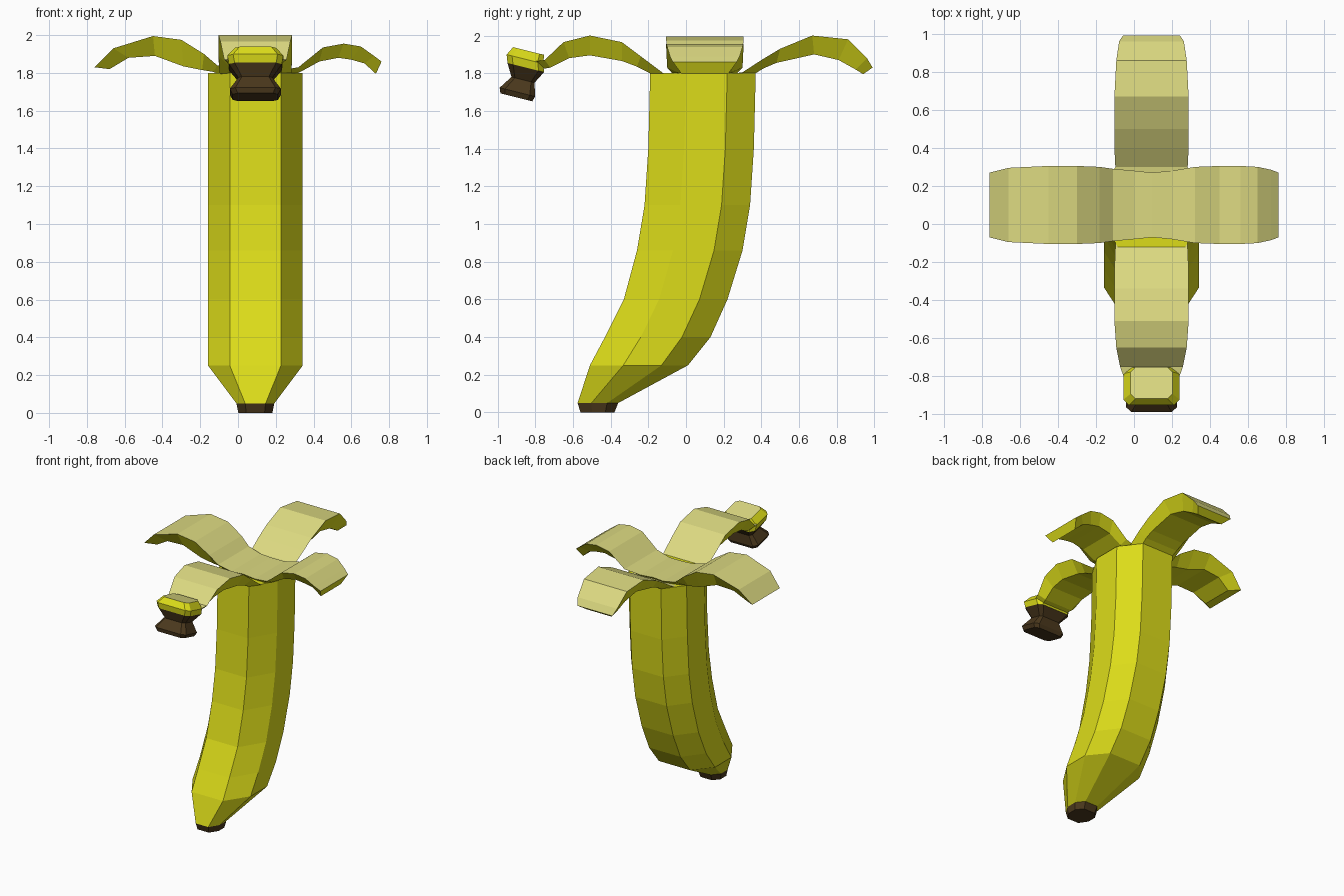
import bpy, bmesh

CX, CY = 0.092, 0.10   # axis of the peeled top


def mat(name, rgb):
    m = bpy.data.materials.new(name)
    m.diffuse_color = (*rgb, 1)
    return m


YELLOW = mat("peel_yellow", (0.72, 0.72, 0.01))
CREAM = mat("inner_cream", (0.72, 0.70, 0.22))
BROWN = mat("stem_brown", (0.07, 0.04, 0.012))


def loft(name, rings, mats, pick):
    """Skin a list of equal-length point rings; pick(i, j) chooses the material."""
    bm = bmesh.new()
    vs = [[bm.verts.new(p) for p in r] for r in rings]
    n = len(rings[0])
    for i in range(len(vs) - 1):
        for j in range(n):
            k = (j + 1) % n
            f = bm.faces.new((vs[i][j], vs[i][k], vs[i + 1][k], vs[i + 1][j]))
            f.material_index = pick(i, j)
    for ring, i in ((vs[0], 0), (vs[-1], len(vs) - 2)):
        bm.faces.new(ring).material_index = pick(i, 1)
    bmesh.ops.recalc_face_normals(bm, faces=bm.faces)
    me = bpy.data.meshes.new(name)
    bm.to_mesh(me)
    bm.free()
    for m in mats:
        me.materials.append(m)
    ob = bpy.data.objects.new(name, me)
    bpy.context.collection.objects.link(ob)
    return ob


# Body: curved eight-sided skin with a brown tip (z, front y, back y, half width)
body = [(1.80, -.19, .37, .25), (1.40, -.20, .36, .25), (1.10, -.22, .34, .25),
        (.86, -.26, .30, .25), (.60, -.33, .22, .25), (.40, -.43, .13, .25),
        (.25, -.51, .01, .25), (.05, -.575, -.36, .10), (0, -.56, -.38, .09)]


def octagon(z, f, b, w):
    s, e, d = w * 0.54, w, b - f
    y1, y2 = f + .34 * d, f + .73 * d
    return [(CX + x, y, z) for x, y in ((-s, f), (s, f), (e, y1), (e, y2),
                                        (s, b), (-s, b), (-e, y2), (-e, y1))]


loft("banana_body", [octagon(*r) for r in body], [YELLOW, BROWN],
     lambda i, j: int(i == len(body) - 2))


# Peel flaps: (top position, top z, bottom position, bottom z, half width)
def peel(name, axis, rows):
    rings = []
    for pt, zt, pb, zb, w in rows:
        sec = [(pt, -w, zt), (pt, w, zt), (pb, w * .72, zb), (pb, -w * .72, zb)]
        rings.append([(p, CY + q, z) if axis == "x" else (CX + q, p, z)
                      for p, q, z in sec])
    loft(name, rings, [YELLOW, CREAM], lambda i, j: int(j == 0))


peel("peel_left", "x", [
    (.095, 1.815, .095, 1.74, .17), (0, 1.815, 0, 1.75, .18), (-.11, 1.84, -.13, 1.805, .19),
    (-.18, 1.90, -.19, 1.815, .20), (-.30, 1.975, -.29, 1.835, .205),
    (-.45, 1.995, -.44, 1.89, .205), (-.66, 1.93, -.58, 1.88, .195), (-.76, 1.83, -.68, 1.82, .17)])
peel("peel_right", "x", [
    (.095, 1.815, .095, 1.74, .17), (.20, 1.81, .20, 1.75, .18), (.32, 1.83, .33, 1.805, .20),
    (.45, 1.935, .43, 1.86, .205), (.56, 1.955, .53, 1.88, .205),
    (.65, 1.94, .60, 1.87, .20), (.72, 1.89, .67, 1.85, .185), (.76, 1.86, .73, 1.795, .17)])
peel("peel_back", "y", [
    (.18, 1.79, .18, 1.74, .18), (.30, 1.805, .37, 1.80, .19), (.40, 1.87, .41, 1.825, .195),
    (.50, 1.93, .48, 1.855, .195), (.67, 2.0, .68, 1.90, .195),
    (.86, 1.98, .81, 1.87, .185), (.96, 1.88, .90, 1.82, .17), (.99, 1.83, .94, 1.795, .15)])
peel("peel_front", "y", [
    (0, 1.79, 0, 1.74, .18), (-.12, 1.80, -.19, 1.80, .19), (-.24, 1.89, -.26, 1.835, .195),
    (-.34, 1.965, -.34, 1.865, .195), (-.51, 2.0, -.51, 1.895, .195),
    (-.65, 1.965, -.62, 1.88, .185), (-.75, 1.87, -.72, 1.83, .165), (-.82, 1.86, -.78, 1.82, .14)])

# Stem on the front flap: tilted chamfered rings (y, z, half depth, half width)
stem = [(-.835, 1.918, .085, .11), (-.855, 1.875, .10, .148), (-.85, 1.83, .10, .14),
        (-.865, 1.765, .063, .09), (-.895, 1.70, .097, .135), (-.90, 1.672, .087, .12)]


def stem_ring(y, z, u, w):
    c = u * .3
    pts = ((-w + c, -u), (w - c, -u), (w, -u + c), (w, u - c),
           (w - c, u), (-w + c, u), (-w, u - c), (-w, -u + c))
    return [(CX + x, y + .97 * t, z - .24 * t) for x, t in pts]


# The cream cap is the inside of the front flap carried over the stem
stem_ob = loft("stem", [stem_ring(*r) for r in stem], [YELLOW, BROWN, CREAM],
               lambda i, j: int(i >= 2))
for p in stem_ob.data.polygons:
    if len(p.vertices) == 8 and p.center.z > 1.9:
        p.material_index = 2
